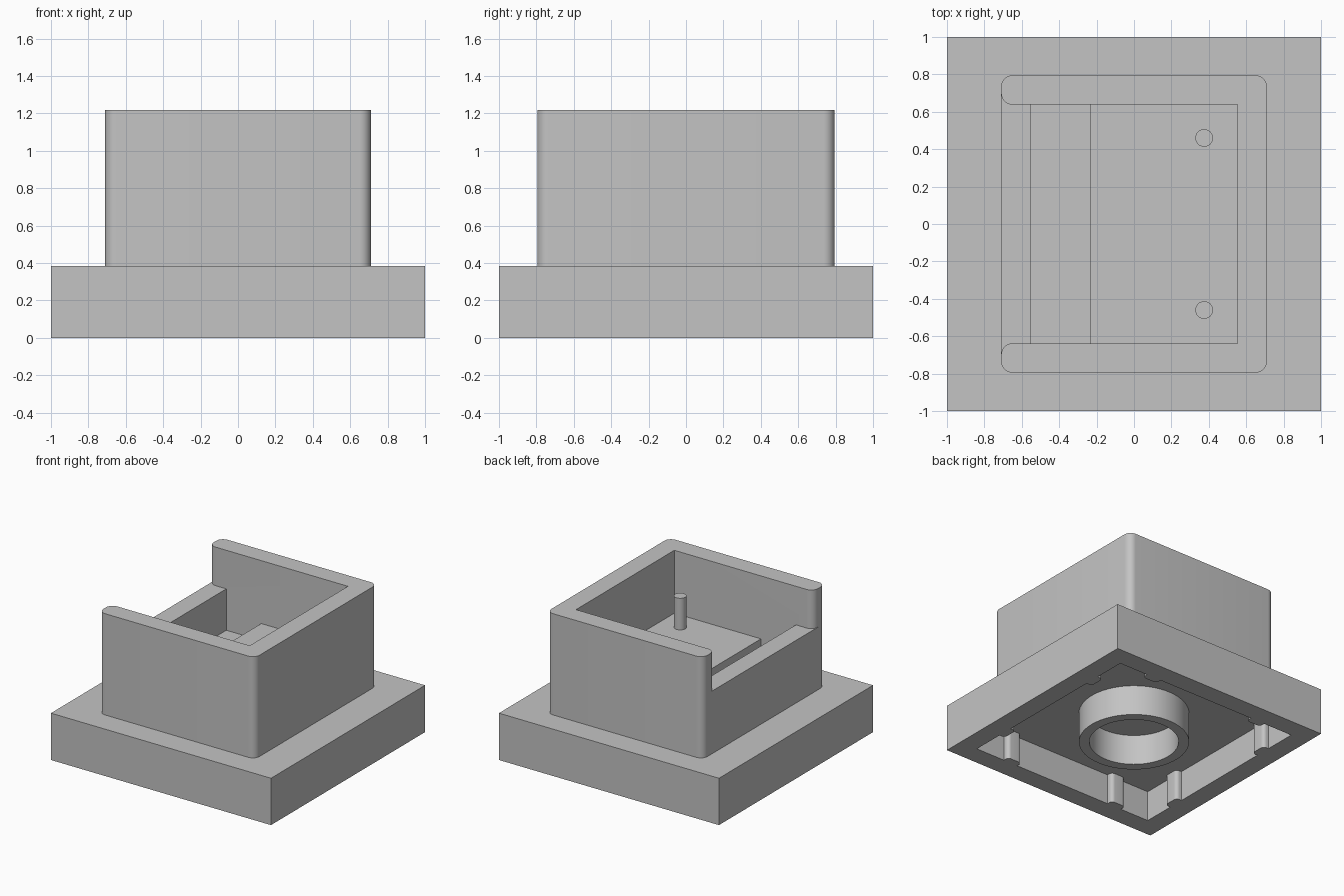
import bpy, bmesh, math
from mathutils import Vector, Matrix

if "Cube" in bpy.data.objects:
    bpy.data.objects.remove(bpy.data.objects["Cube"])

grey = bpy.data.materials.new("light_grey")
grey.use_nodes = True
colour = (0.55, 0.55, 0.55, 1)
grey.diffuse_color = colour
grey.node_tree.nodes["Principled BSDF"].inputs["Base Color"].default_value = colour


def rounded(corners, steps=8):
    """Counter-clockwise outline from (x, y, radius) corners."""
    out = []
    for i, (x, y, r) in enumerate(corners):
        p = Vector((x, y))
        if r == 0:
            out.append(p)
            continue
        a = (Vector(corners[i - 1][:2]) - p).normalized()
        b = (Vector(corners[(i + 1) % len(corners)][:2]) - p).normalized()
        centre = p + (a + b) * r
        for k in range(steps + 1):
            t = k / steps * math.pi / 2
            out.append(centre - b * r * math.cos(t) - a * r * math.sin(t))
    return out


def rect(x0, x1, y0, y1, r=0):
    return rounded([(x0, y0, r), (x1, y0, r), (x1, y1, r), (x0, y1, r)])


def circle(x, y, r, n=48):
    return [Vector((x + r * math.cos(math.tau * i / n), y + r * math.sin(math.tau * i / n)))
            for i in range(n)]


def prism(name, outline, z0, z1):
    bm = bmesh.new()
    face = bm.faces.new([bm.verts.new((p.x, p.y, z0)) for p in outline])
    ext = bmesh.ops.extrude_face_region(bm, geom=[face])
    verts = [v for v in ext["geom"] if isinstance(v, bmesh.types.BMVert)]
    bmesh.ops.translate(bm, verts=verts, vec=(0, 0, z1 - z0))
    bmesh.ops.recalc_face_normals(bm, faces=bm.faces)
    mesh = bpy.data.meshes.new(name)
    bm.to_mesh(mesh)
    bm.free()
    mesh.materials.append(grey)
    ob = bpy.data.objects.new(name, mesh)
    bpy.context.collection.objects.link(ob)
    return ob


def activate(ob):
    bpy.ops.object.select_all(action="DESELECT")
    ob.select_set(True)
    bpy.context.view_layer.objects.active = ob


def combine(ob, other, operation):
    mod = ob.modifiers.new("combine", "BOOLEAN")
    mod.operation, mod.solver, mod.object = operation, "EXACT", other
    activate(ob)
    bpy.ops.object.modifier_apply(modifier=mod.name)
    bpy.data.objects.remove(other)


# Hollow square base
TOP, CEILING, INNER = 0.385, 0.25, 0.84
base = prism("base", rect(-1, 1, -1, 1), 0, TOP)
combine(base, prism("cavity", rect(-INNER, INNER, -INNER, INNER), -0.1, CEILING), "DIFFERENCE")

# Round tube under the base
tube = prism("underside_tube", circle(0, 0, 0.415, 64), 0, CEILING)
combine(tube, prism("tube_hole", circle(0, 0, 0.336, 64), -0.1, 0.4), "DIFFERENCE")

# Two grip ribs on each inner wall
parts = [base, tube]
for side in range(4):
    for x in (-0.51, 0.51):
        rib = prism("grip_rib", rounded([(x - 0.065, -INNER, 0), (x + 0.065, -INNER, 0),
                                         (x + 0.065, -INNER + 0.05, 0.03),
                                         (x - 0.065, -INNER + 0.05, 0.03)]), 0, CEILING)
        rib.data.transform(Matrix.Rotation(side * math.pi / 2, 4, "Z"))
        parts.append(rib)

# Housing: closed lower ring, with a U of taller walls open on one side
X, Y, XI, YI, R = 0.71, 0.795, 0.553, 0.638, 0.06
LOW, FLOOR, HIGH = 0.90, 0.56, 1.217
housing = prism("housing", rect(-X, X, -Y, Y, R), TOP, LOW)
combine(housing, prism("pocket", rect(-XI, XI, -YI, YI), FLOOR, 2), "DIFFERENCE")
walls = prism("tall_walls", rounded([
    (-X, -Y, R), (X, -Y, R), (X, Y, R), (-X, Y, R),
    (-X, YI, R), (XI, YI, 0), (XI, -YI, 0), (-X, -YI, R)]), LOW, HIGH)
combine(housing, walls, "UNION")

# Raised step and two pins inside
STEP = 0.70
parts += [housing, prism("inner_step", rect(-0.235, XI, -YI, YI), FLOOR, STEP)]
for y in (-0.46, 0.46):
    parts.append(prism("pin", circle(0.375, y, 0.047, 32), STEP, 0.96))

for ob in parts:
    activate(ob)
    bpy.ops.object.shade_smooth_by_angle(angle=math.radians(30))
